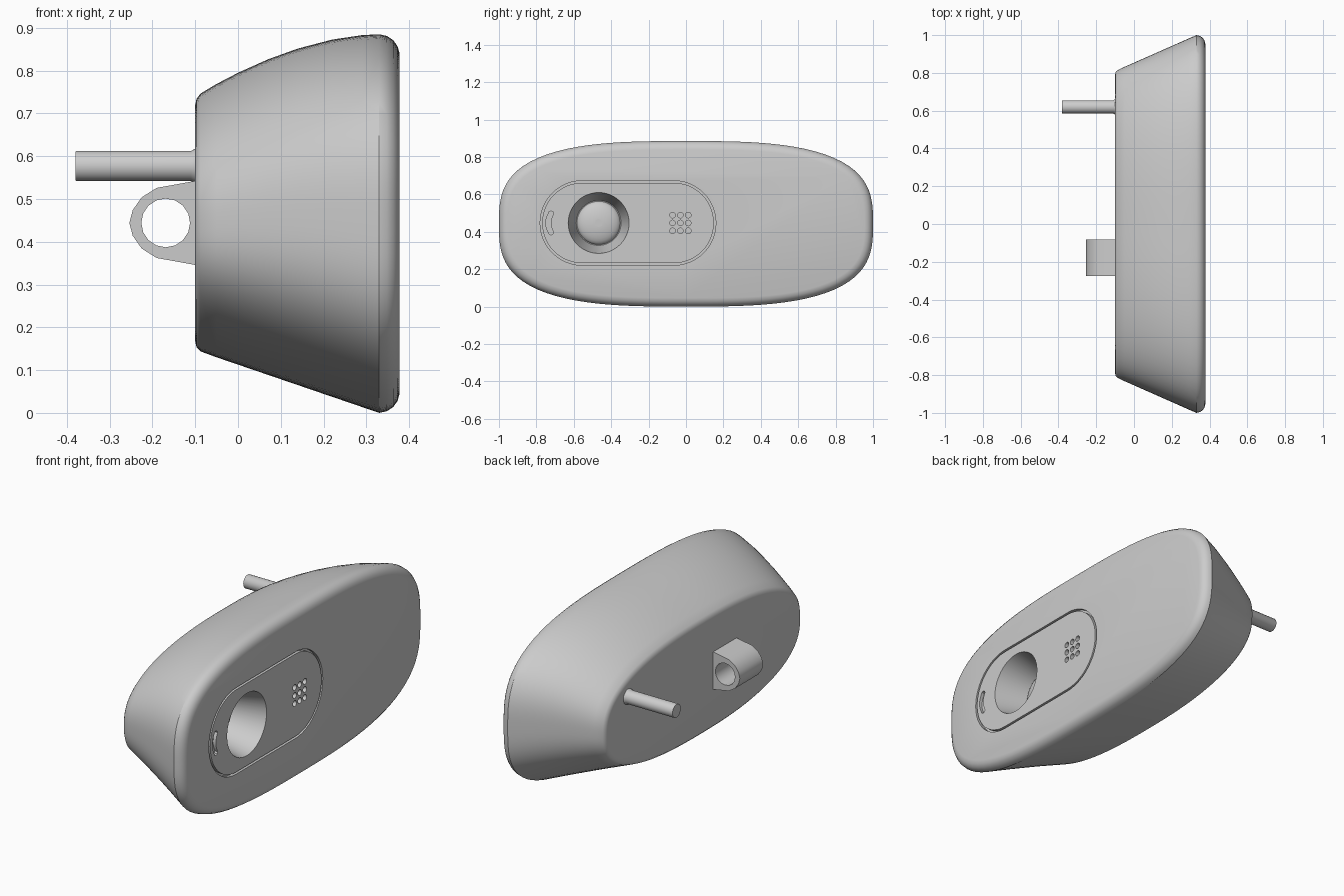
import bpy, bmesh
from math import sin, cos, pi, radians

if "Cube" in bpy.data.objects:
    bpy.data.objects.remove(bpy.data.objects["Cube"])

grey = bpy.data.materials.new("plain_grey")
grey.use_nodes = True
grey.diffuse_color = (0.6, 0.6, 0.6, 1)
grey.node_tree.nodes["Principled BSDF"].inputs["Base Color"].default_value = (0.6, 0.6, 0.6, 1)


def loft(name, loops, wrap=False):
    """Skin equal-length loops; cap the ends, or wrap them into a closed ring."""
    bm = bmesh.new()
    rows = [[bm.verts.new(p) for p in loop] for loop in loops]
    n = len(rows[0])
    pairs = list(zip(rows, rows[1:]))
    if wrap:
        pairs.append((rows[-1], rows[0]))
    else:
        bm.faces.new(rows[0])
        bm.faces.new(rows[-1])
    for a, b in pairs:
        for i in range(n):
            j = (i + 1) % n
            bm.faces.new((a[i], a[j], b[j], b[i]))
    bmesh.ops.recalc_face_normals(bm, faces=bm.faces)
    mesh = bpy.data.meshes.new(name)
    bm.to_mesh(mesh)
    bm.free()
    mesh.materials.append(grey)
    ob = bpy.data.objects.new(name, mesh)
    bpy.context.collection.objects.link(ob)
    return ob


def circle(x, y, z, r, n=48):
    return [(x, y + r * cos(2 * pi * i / n), z + r * sin(2 * pi * i / n)) for i in range(n)]


def at_x(x, outline):
    return [(x, y, z) for y, z in outline]


def activate(ob):
    bpy.ops.object.select_all(action='DESELECT')
    ob.select_set(True)
    bpy.context.view_layer.objects.active = ob


def cut(target, cutter):
    cutter.hide_render = True
    mod = target.modifiers.new("cut", 'BOOLEAN')
    mod.operation = 'DIFFERENCE'
    mod.solver = 'EXACT'
    mod.object = cutter
    activate(target)
    bpy.ops.object.modifier_apply(modifier=mod.name)
    bpy.data.objects.remove(cutter)


def smooth(ob, angle=30):
    activate(ob)
    bpy.ops.object.shade_smooth_by_angle(angle=radians(angle))


FACE, BACK, MID = 0.378, -0.1, 0.447


# Body: superellipse sections flaring from the back plate to the front face
def body_section(x, inset):
    t = min(1, (x - BACK) / 0.43)
    half_y = 0.81 + 0.19 * t - inset
    low = 0.147 * (1 - t) + inset
    high = 0.885 - 0.145 * (1 - t) ** 1.8 - inset
    n = 2.5 + 0.5 * t
    pts = []
    for i in range(112):
        c, s = cos(2 * pi * i / 112), sin(2 * pi * i / 112)
        r = (abs(c) ** n + abs(s) ** n) ** (-1 / n)
        pts.append((x, half_y * r * c, (low + high) / 2 + (high - low) / 2 * r * s))
    return pts


sections = [(BACK, 0.02), (-0.097, 0.008), (-0.088, 0.001), (-0.05, 0), (0, 0), (0.07, 0),
            (0.14, 0), (0.22, 0), (0.29, 0), (0.33, 0), (0.348, 0.004), (0.363, 0.014),
            (0.373, 0.028), (FACE, 0.046)]
body = loft("camera_body", [body_section(*s) for s in sections])


# Stadium-shaped groove around the front panel
def stadium(inset):
    r = 0.226 - inset
    pts = []
    for centre, start in ((-0.066, -pi / 2), (-0.554, pi / 2)):
        for i in range(25):
            a = start + pi * i / 24
            pts.append((centre + r * cos(a), MID + r * sin(a)))
    return pts


outer, inner = stadium(0), stadium(0.011)
cut(body, loft("groove_cutter", [at_x(0.4, outer), at_x(0.36, outer),
                                 at_x(0.36, inner), at_x(0.4, inner)], wrap=True))

# Conical lens well
LENS_Y = -0.467
cut(body, loft("well_cutter", [circle(0.4, LENS_Y, MID, 0.168), circle(0.2, LENS_Y, MID, 0.12)]))

# Microphone holes
for row in (-1, 0, 1):
    for col in (-1, 0, 1):
        y, z = -0.03 + 0.042 * col, MID + 0.042 * row
        cut(body, loft("hole_cutter", [circle(0.4, y, z, 0.015, 16), circle(0.35, y, z, 0.015, 16)]))

# Curved indicator slot
slot = []
for side in (1, -1):
    for i in range(9):
        t = side * (i / 4 - 1)
        slot.append((-0.736 + 0.014 * t * t + side * 0.014, MID + 0.05 * t))
    for a in (pi / 4, pi / 2, 3 * pi / 4):
        slot.append((-0.722 + side * 0.014 * cos(a), MID + side * (0.05 + 0.014 * sin(a))))
cut(body, loft("slot_cutter", [at_x(0.4, slot), at_x(0.362, slot)]))
smooth(body)

# Domed lens with a small centre facet
steps = [i / 8 * pi / 2 for i in range(8)]
lens = loft("lens", [circle(0.19, LENS_Y, MID, 0.116)]
            + [circle(0.2 + 0.04 * sin(a), LENS_Y, MID, 0.116 * cos(a)) for a in steps])
smooth(lens)
loft("lens_centre", [circle(0.235, LENS_Y, MID, 0.022, 8), circle(0.244, LENS_Y, MID, 0.022, 8)])

# Cable stub with a small collar at the back
stub = loft("cable_stub", [circle(x, 0.62, 0.577, r, 32) for x, r in
                           ((-0.38, 0.034), (-0.378, 0.035), (-0.11, 0.035),
                            (-0.103, 0.039), (-0.09, 0.042))])
smooth(stub)

# Mounting loop: rounded lug pierced along y
half = [(-0.09, 0.1), (-0.145, 0.09), (-0.19, 0.082), (-0.225, 0.06), (-0.246, 0.03)]
lug = half + [(-0.254, 0)] + [(x, -z) for x, z in reversed(half)]
loop = loft("mounting_loop", [[(x, y, 0.444 + z) for x, z in lug] for y in (-0.275, -0.082)])
bore = [[(-0.169 + 0.057 * cos(pi * i / 8), y, 0.444 + 0.057 * sin(pi * i / 8)) for i in range(16)]
        for y in (-0.35, 0)]
cut(loop, loft("bore_cutter", bore))
smooth(loop)
